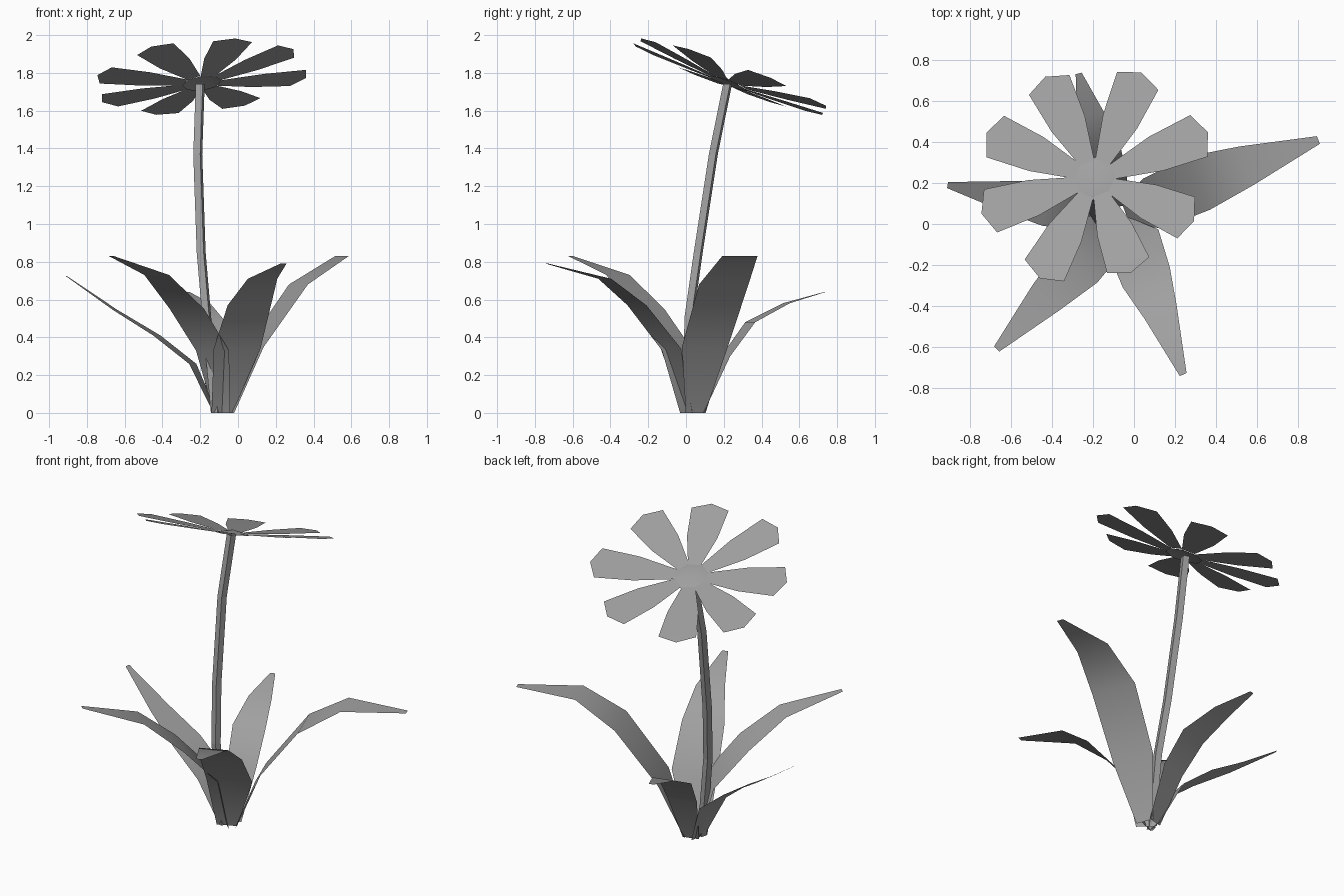
import bpy
from math import cos, sin, pi, radians
from mathutils import Vector

if "Cube" in bpy.data.objects:
    bpy.data.objects.remove(bpy.data.objects["Cube"])

CX, CY, CZ = -0.19, 0.22, 1.74      # flower head centre

grey = bpy.data.materials.new("dark_grey")
grey.diffuse_color = (0.35, 0.35, 0.35, 1)
grey.use_nodes = True
grey.node_tree.nodes["Principled BSDF"].inputs["Base Color"].default_value = grey.diffuse_color


def add_mesh(name, verts, faces, smooth=True):
    me = bpy.data.meshes.new(name)
    me.from_pydata([tuple(v) for v in verts], [], faces)
    me.update()
    me.materials.append(grey)
    for p in me.polygons:
        p.use_smooth = smooth
    ob = bpy.data.objects.new(name, me)
    bpy.context.collection.objects.link(ob)
    return ob


def leaf(name, stations):
    """Flat ribbon along stations (x, y, z, half width), level across."""
    a, b = Vector(stations[0][:2]), Vector(stations[-1][:2])
    d = (b - a).normalized()
    side = Vector((-d.y, d.x, 0))
    verts = []
    for x, y, z, w in stations:
        verts += [Vector((x, y, z)) + side * w, Vector((x, y, z)) - side * w]
    faces = [(2 * i, 2 * i + 1, 2 * i + 3, 2 * i + 2) for i in range(len(stations) - 1)]
    return add_mesh(name, verts, faces)


def head_point(x, y, lift):
    """Point on the tilted flower plane, x and y measured from its centre."""
    return Vector((CX + x, CY + y, CZ + 0.12 * x - 0.37 * y + lift))


# Five arching leaves
leaf("leaf_right", [(-.04, .05, 0, .055), (.09, .10, .35, .13), (.32, .20, .68, .14),
                    (.55, .285, .83, .10), (.90, .41, .83, .02)])
leaf("leaf_front_right", [(-.085, .01, 0, .06), (-.005, -.08, .34, .135), (.06, -.26, .57, .125),
                          (.13, -.43, .71, .085), (.24, -.735, .79, .018)])
leaf("leaf_front_left", [(-.085, .01, 0, .06), (-.135, -.045, .33, .12), (-.27, -.20, .55, .125),
                         (-.43, -.36, .73, .09), (-.67, -.61, .83, .018)])
leaf("leaf_left", [(-.12, .05, 0, .055), (-.24, .075, .26, .11), (-.43, .10, .41, .11),
                   (-.65, .14, .545, .07), (-.91, .19, .725, .015)])
leaf("leaf_back", [(-.09, .08, 0, .05), (-.12, .21, .30, .09), (-.16, .34, .48, .10),
                   (-.215, .53, .58, .07), (-.27, .735, .64, .015)])

# Four-sided stem swept along its bend
path = [(-.12, .01, 0), (-.165, .015, .5), (-.195, .065, .85),
        (-.213, .145, 1.37), (-.20, .22, 1.74)]
sv, sf = [], []
for p in path:
    for k in range(4):
        t = pi / 2 * k + 0.5
        sv.append(Vector(p) + Vector((cos(t), sin(t), 0)) * 0.027)
for i in range(len(path) - 1):
    for k in range(4):
        n = (k + 1) % 4
        sf.append((4 * i + k, 4 * i + n, 4 * i + 4 + n, 4 * i + 4 + k))
add_mesh("stem", sv, sf, smooth=False)

# Eight petals (angle, length), slightly raised towards the tip
petals = [(22.5, .596), (66.5, .567), (116, .555), (157, .576),
          (197, .58), (241, .555), (291, .49), (337, .525)]
for k, (angle, length) in enumerate(petals):
    t = radians(angle)
    outline = [(.16, -.038, .01), (.54, -.09, .03), (.92, -.11, .05), (1, 0, .052),
               (.92, .11, .05), (.54, .09, .03), (.16, .038, .01)]
    pts = [head_point(r * length * cos(t) - w * sin(t), r * length * sin(t) + w * cos(t), h)
           for r, w, h in outline]
    add_mesh(f"petal_{k + 1}", pts, [(0, 1, 5, 6), (1, 2, 4, 5), (2, 3, 4)])

# Low domed flower centre
hv = [head_point(0, 0, 0.03)]
hv += [head_point(.105 * cos(pi / 4 * k), .105 * sin(pi / 4 * k), 0.005) for k in range(8)]
hf = [(0, k + 1, (k + 1) % 8 + 1) for k in range(8)]
add_mesh("flower_centre", hv, hf)
